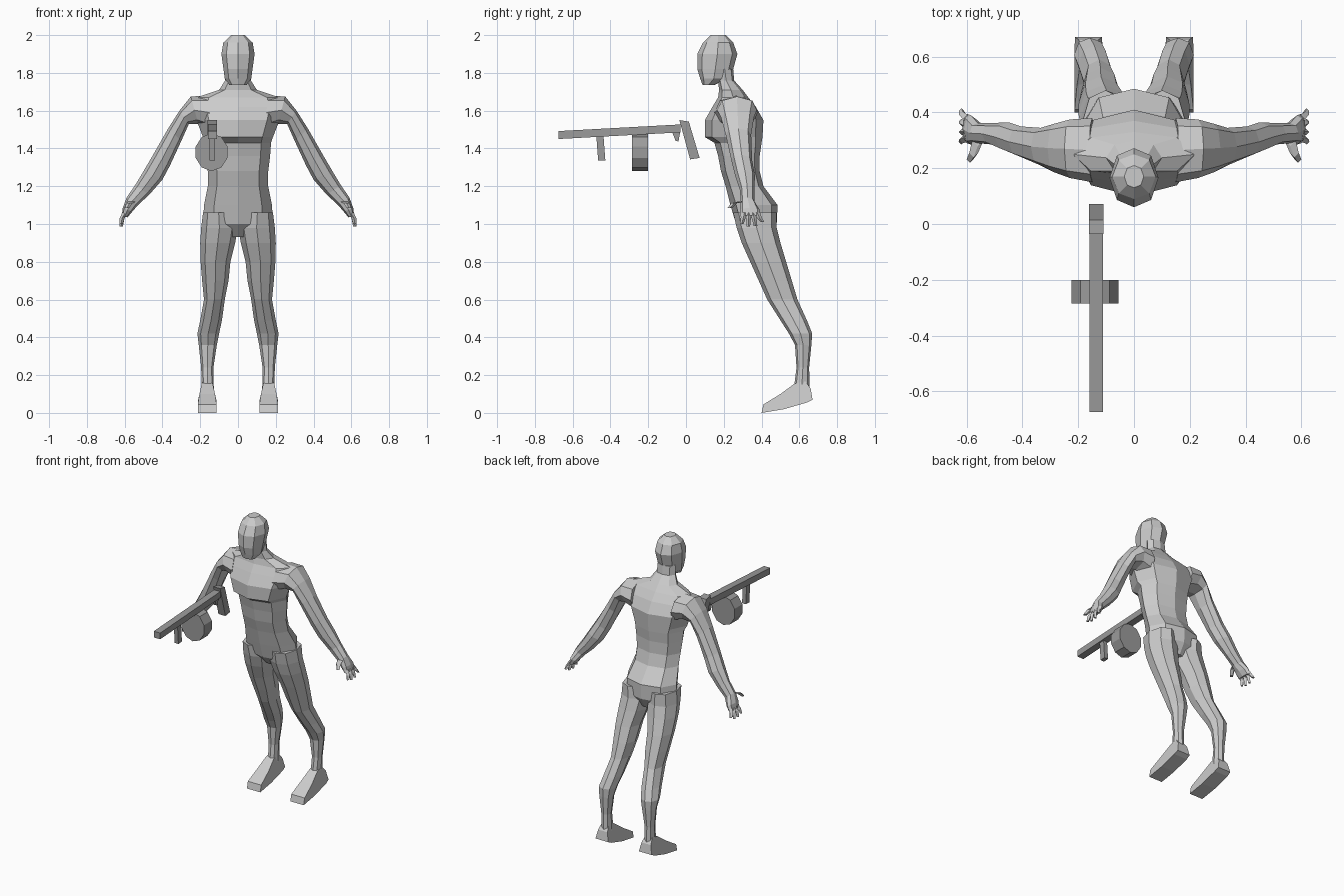
import bpy
import bmesh
from mathutils import Vector

if "Cube" in bpy.data.objects:
    bpy.data.objects.remove(bpy.data.objects["Cube"], do_unlink=True)


def make_material(name, value):
    material = bpy.data.materials.new(name)
    colour = (value, value, value, 1)
    material.diffuse_color = colour
    material.use_nodes = True
    material.node_tree.nodes["Principled BSDF"].inputs["Base Color"].default_value = colour
    return material


skin = make_material("light grey", 0.6)
metal = make_material("dark grey", 0.33)


def finish(name, bm, material, mirrored=False):
    """Turn the bmesh into a flat shaded object, optionally mirrored in x."""
    bmesh.ops.recalc_face_normals(bm, faces=bm.faces)
    mesh = bpy.data.meshes.new(name)
    bm.to_mesh(mesh)
    bm.free()
    mesh.materials.append(material)
    obj = bpy.data.objects.new(name, mesh)
    bpy.context.scene.collection.objects.link(obj)
    if mirrored:
        obj.modifiers.new("Mirror", "MIRROR").use_mirror_merge = False
    return obj


def skin_rings(bm, rings):
    """Bridge equal point rings and cap both ends."""
    loops = [[bm.verts.new(point) for point in ring] for ring in rings]
    for lower, upper in zip(loops, loops[1:]):
        for i in range(len(lower)):
            j = (i + 1) % len(lower)
            bm.faces.new((lower[i], lower[j], upper[j], upper[i]))
    bm.faces.new(loops[0])
    bm.faces.new(loops[-1])


# Unit cross-section: creased down the front and back, fullest at the sides
OUTLINE = [(-1, 0), (-.7, -.75), (0, -1), (.7, -.75), (1, 0), (.7, .75), (0, 1), (-.7, .75)]


def limb(name, sections, mirrored=True):
    """Loft eight-sided sections: side point, other side point (x, z), front y, back y."""
    rings = []
    for (xa, za), (xb, zb), front, back in sections:
        middle = Vector((xa + xb, front + back, za + zb)) / 2
        across = Vector((xb - xa, 0, zb - za)) / 2
        depth = Vector((0, back - front, 0)) / 2
        rings.append([middle + across * u + depth * v for u, v in OUTLINE])
    bm = bmesh.new()
    skin_rings(bm, rings)
    return finish(name, bm, skin, mirrored)


def level(z, inner, outer, front, back):
    return (inner, z), (outer, z), front, back


def trunk(z, half, front, back):
    return level(z, -half, half, front, back)


def prism(name, profile, centre, half, material, mirrored=False, taper=0):
    """Extrude a side profile of (y, z) points across x, narrowing with height."""
    rings = []
    for side in (-1, 1):
        rings.append([(centre + side * (half - taper * max(0, z - .06)), y, z)
                      for y, z in profile])
    bm = bmesh.new()
    skin_rings(bm, rings)
    return finish(name, bm, material, mirrored)


def digit(name, path, thickness):
    """Tapering four-sided finger along a path."""
    rings = []
    for i, point in enumerate(path):
        r = thickness * (1 - .2 * i)
        offsets = [(-r, 0, 0), (0, -r, 0), (r, 0, 0), (0, r, 0)]
        rings.append([Vector(point) + Vector(o) for o in offsets])
    bm = bmesh.new()
    skin_rings(bm, rings)
    return finish(name, bm, skin, True)


# Torso, from crotch to neck
limb("torso", [
    trunk(.93, .07, .33, .44),
    trunk(1, .185, .265, .48),
    trunk(1.1, .18, .235, .485),
    trunk(1.2, .16, .21, .41),
    trunk(1.28, .16, .185, .39),
    trunk(1.36, .17, .17, .39),
    trunk(1.43, .175, .15, .4),
    trunk(1.46, .185, .1, .405),
    trunk(1.55, .22, .1, .41),
    trunk(1.62, .24, .14, .37),
    trunk(1.67, .22, .17, .33),
    trunk(1.71, .1, .175, .3),
    trunk(1.76, .068, .17, .255),
    trunk(1.82, .065, .16, .25),
], mirrored=False)

# Head with narrow chin and domed crown
limb("head", [
    trunk(1.735, .045, .088, .15),
    trunk(1.77, .07, .075, .22),
    trunk(1.82, .077, .06, .25),
    trunk(1.9, .088, .06, .272),
    trunk(1.96, .078, .09, .25),
    trunk(2, .035, .13, .21),
], mirrored=False)

# Legs
limb("leg", [
    level(1.06, .02, .185, .25, .48),
    level(.98, .002, .195, .268, .48),
    level(.9, .015, .2, .295, .5),
    level(.8, .04, .198, .34, .53),
    level(.7, .05, .19, .385, .56),
    level(.6, .07, .18, .43, .59),
    level(.49, .085, .2, .5, .64),
    level(.42, .1, .215, .545, .668),
    level(.36, .112, .208, .577, .664),
    level(.24, .13, .195, .585, .652),
    level(.12, .128, .192, .57, .655),
])

# Feet, standing on the toes
prism("foot", [(.4, 0), (.52, .02), (.64, .055), (.67, .07), (.66, .13),
               (.63, .17), (.575, .155), (.5, .1), (.41, .045)],
      .163, .05, skin, mirrored=True, taper=.22)

# Arms, each section running from the inner to the outer side
limb("arm", [
    ((.14, 1.5), (.16, 1.68), .15, .38),
    ((.21, 1.53), (.25, 1.675), .165, .375),
    ((.26, 1.53), (.31, 1.6), .185, .36),
    ((.3, 1.44), (.37, 1.505), .21, .345),
    ((.36, 1.31), (.45, 1.365), .24, .35),
    ((.4, 1.235), (.5, 1.28), .26, .365),
    ((.47, 1.155), (.545, 1.205), .285, .362),
    ((.53, 1.1), (.59, 1.14), .29, .362),
    ((.56, 1.065), (.61, 1.085), .285, .39),
    ((.585, 1.035), (.615, 1.045), .29, .395),
])

# Fingers and thumb
for number, (y, z) in enumerate([(.295, 1), (.33, .988), (.368, .99), (.405, 1.01)]):
    root_y = .31 + .022 * number
    digit(f"finger_{number + 1}",
          [(.597, root_y, 1.06), (.614, (root_y + y) / 2, 1.03), (.619, y, z)], .016)
digit("thumb", [(.56, .3, 1.12), (.575, .255, 1.11), (.588, .232, 1.085)], .02)

# Gun: barrel, grips and trigger as side profiles
GUN_X = -.136
prism("gun_barrel", [(-.675, 1.45), (-.03, 1.485), (-.03, 1.527), (-.675, 1.492)],
      GUN_X, .024, metal)
prism("gun_rear_grip", [(-.035, 1.55), (.015, 1.542), (.072, 1.35), (.022, 1.342)],
      GUN_X, .026, metal)
prism("gun_front_grip", [(-.475, 1.47), (-.437, 1.47), (-.427, 1.337), (-.465, 1.335)],
      GUN_X, .014, metal)
prism("gun_trigger", [(-.075, 1.49), (-.03, 1.49), (-.04, 1.437), (-.055, 1.44)],
      GUN_X, .012, metal)

# Drum magazine: ten-sided disc facing forwards
bpy.ops.mesh.primitive_cylinder_add(vertices=10, radius=1, depth=.085,
                                    location=(-.14, -.243, 1.38),
                                    rotation=(1.5708, 0, 0))
drum = bpy.context.object
drum.name = "gun_drum"
drum.scale = (.088, .1, 1)
drum.data.materials.append(metal)
